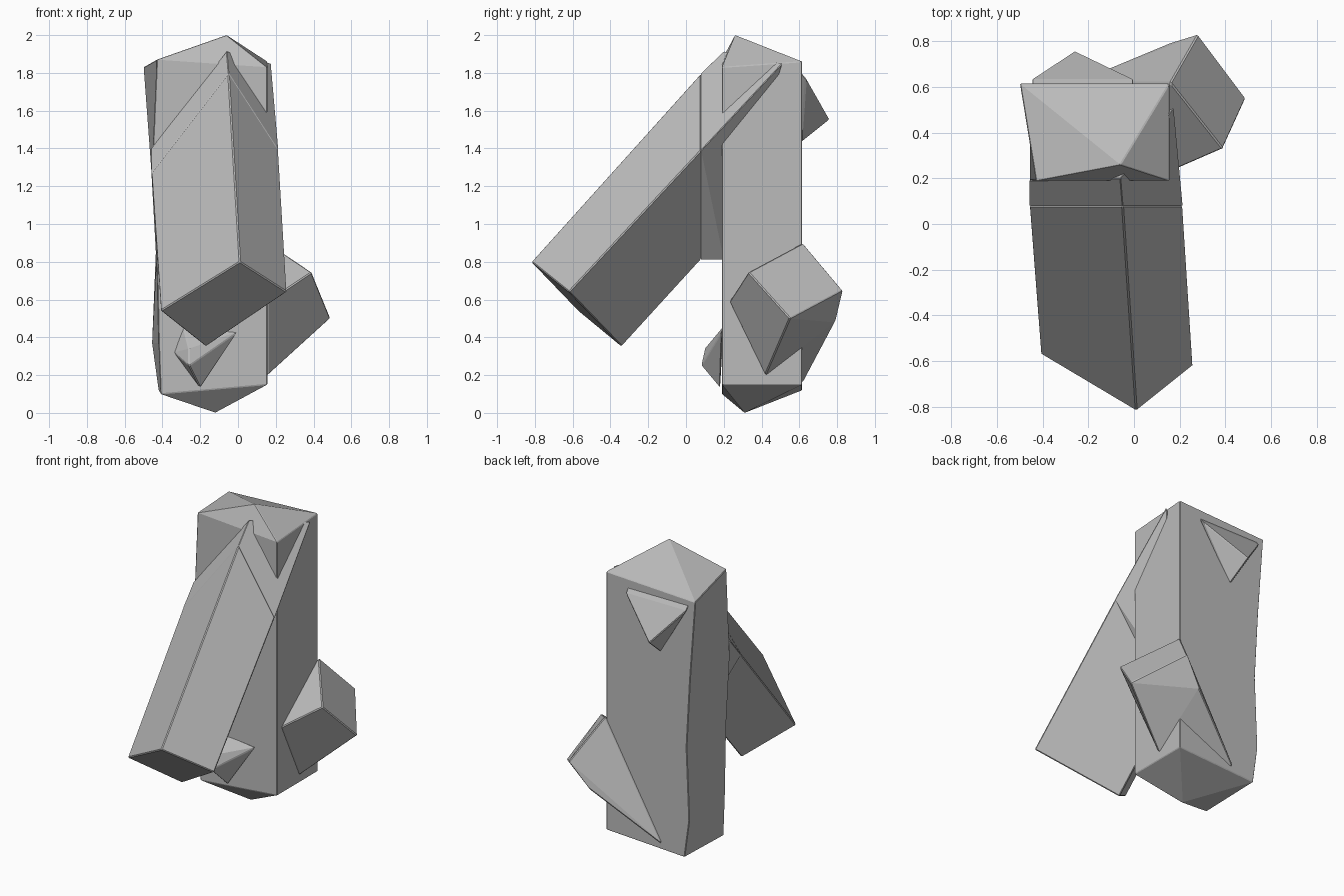
import bpy
import bmesh
import math

cube = bpy.data.objects.get("Cube")
if cube:
    bpy.data.objects.remove(cube, do_unlink=True)

stone = bpy.data.materials.new("pale_grey_stone")
stone.use_nodes = True
GREY = (0.5, 0.5, 0.5, 1)
stone.diffuse_color = GREY
bsdf = next(n for n in stone.node_tree.nodes if n.type == 'BSDF_PRINCIPLED')
bsdf.inputs["Base Color"].default_value = GREY


def finish(name, bm, bevel):
    """Turn a bmesh into a flat-shaded stone with slightly worn edges."""
    bmesh.ops.recalc_face_normals(bm, faces=bm.faces)
    mesh = bpy.data.meshes.new(name)
    bm.to_mesh(mesh)
    bm.free()
    mesh.materials.append(stone)
    obj = bpy.data.objects.new(name, mesh)
    bpy.context.collection.objects.link(obj)
    mod = obj.modifiers.new("worn_edges", 'BEVEL')
    mod.width = bevel
    mod.segments = 1
    mod.limit_method = 'ANGLE'
    mod.angle_limit = math.radians(35)
    return obj


def shard(name, corners, bevel=0.006):
    """Convex crystal wrapped around its corner points."""
    bm = bmesh.new()
    for c in corners:
        bm.verts.new(c)
    hull = bmesh.ops.convex_hull(bm, input=bm.verts)
    loose = [v for v in set(hull["geom_interior"]) if isinstance(v, bmesh.types.BMVert)]
    bmesh.ops.delete(bm, geom=loose, context='VERTS')
    bmesh.ops.dissolve_limit(bm, angle_limit=math.radians(4),
                             verts=bm.verts, edges=bm.edges)
    return finish(name, bm, bevel)


def column(name, rings, bottom, top):
    """Four-sided shaft lofted through rings, with a point at each end."""
    bm = bmesh.new()
    loops = [[bm.verts.new(p) for p in ring] for ring in rings]
    low, high = bm.verts.new(bottom), bm.verts.new(top)
    for i in range(4):
        j = (i + 1) % 4
        for a, b in zip(loops, loops[1:]):
            bm.faces.new((a[i], a[j], b[j], b[i]))
        bm.faces.new((loops[0][j], loops[0][i], low))
        bm.faces.new((loops[-1][i], loops[-1][j], high))
    return finish(name, bm, 0.004)


# Upright main crystal: front left, front right, back right, back left
F, B, R = 0.19, 0.615, 0.155
column("main_column", [
    [(-0.41, F, 0.10), (R, F, 0.15), (R, B, 0.15), (-0.42, B, 0.12)],
    [(-0.42, F, 0.37), (R, F, 0.37), (R, B, 0.37), (-0.455, B, 0.37)],
    [(-0.43, F, 0.85), (R, F, 0.85), (R, B, 0.85), (-0.435, B, 0.85)],
    [(-0.455, F, 1.30), (R, F, 1.30), (R, B, 1.30), (-0.46, B, 1.30)],
    [(-0.43, F, 1.87), (R, F, 1.83), (R, B, 1.86), (-0.50, B, 1.83)],
], bottom=(-0.12, 0.31, 0), top=(-0.06, 0.26, 2))

# Large leaning crystal, cut off where it meets the collar
tip = [(-0.41, -0.57, 0.54), (0.01, -0.82, 0.80),
       (0.26, -0.62, 0.64), (-0.17, -0.34, 0.35)]
root = [(-0.46, 0.08, 1.27), (-0.05, 0.08, 1.80),
        (0.215, 0.08, 1.39), (-0.20, 0.08, 0.81)]
shard("leaning_crystal", tip + root)

# Collar continuing the leaning crystal into the column
shard("leaning_crystal_collar", root + [
    (-0.46, 0.19, 1.40), (-0.06, 0.20, 1.915), (0.20, 0.19, 1.49),
    (0.175, 0.51, 1.85), (-0.20, 0.20, 0.81)], 0.003)

# Side crystal pushing out of the lower left and wrapping round the back
shard("side_crystal", [
    (0.28, 0.83, 0.65), (0.49, 0.55, 0.50), (0.39, 0.33, 0.745),
    (0.16, 0.62, 0.90), (0.16, 0.42, 0.20), (0.16, 0.23, 0.59),
    (0.15, 0.79, 0.48), (-0.26, 0.62, 0.16)])

# Small shard low on the front
shard("front_shard", [
    (-0.34, 0.19, 0.32), (-0.29, 0.20, 0.46), (0.00, 0.19, 0.43),
    (-0.20, 0.18, 0.13), (-0.26, 0.08, 0.25), (-0.26, 0.10, 0.34)])

# Small shard high on the back
shard("back_shard", [
    (-0.45, 0.61, 1.80), (0.00, 0.61, 1.80), (-0.26, 0.76, 1.55),
    (-0.24, 0.61, 1.43), (-0.45, 0.635, 1.77), (0.00, 0.635, 1.77)])
